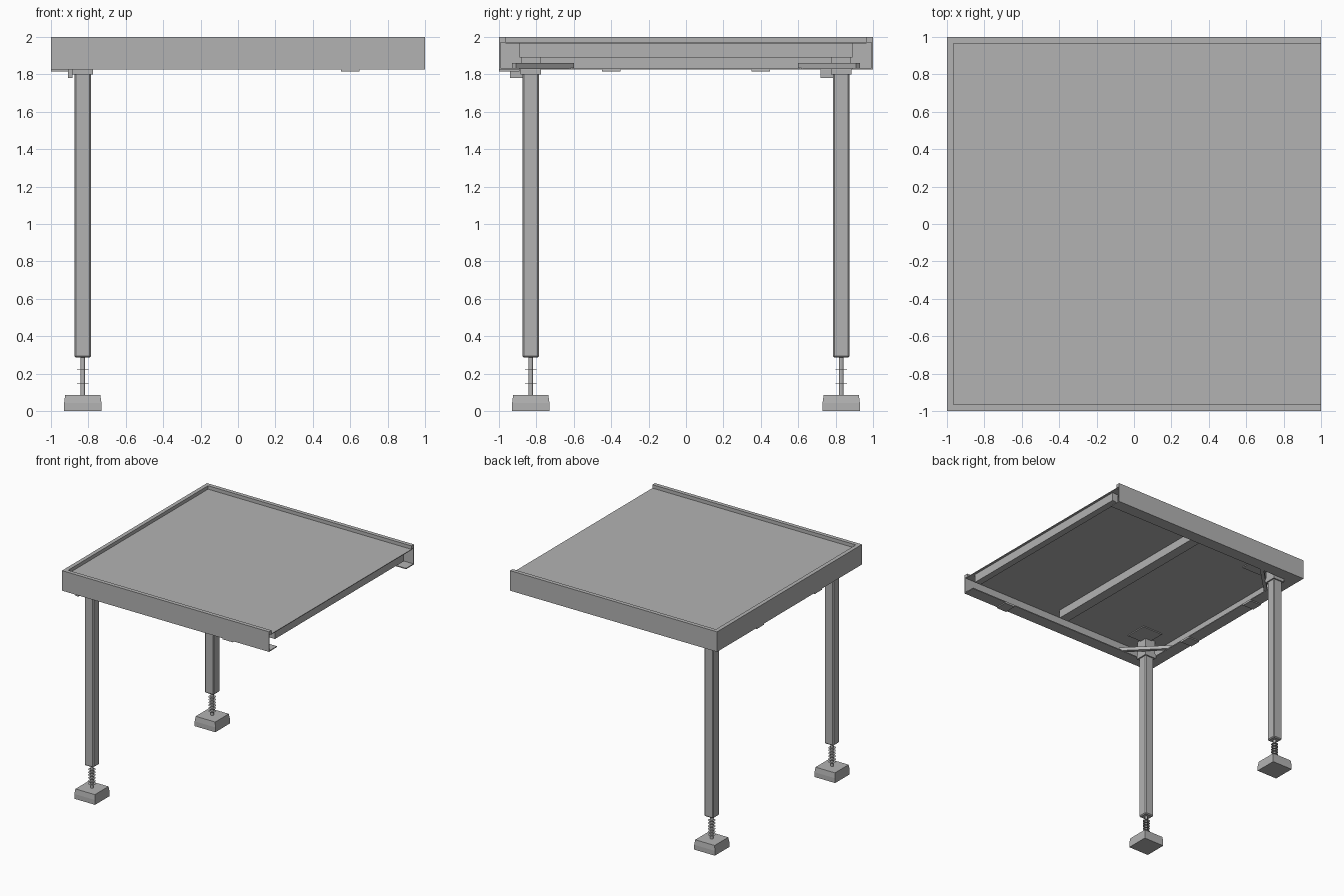
import bpy, math
from mathutils import Vector, Matrix

cube = bpy.data.objects.get("Cube")
if cube:
    bpy.data.objects.remove(cube, do_unlink=True)

grey = bpy.data.materials.new("light_grey")
grey.use_nodes = True
COLOUR = (0.45, 0.45, 0.45, 1)
grey.diffuse_color = COLOUR
grey.node_tree.nodes["Principled BSDF"].inputs["Base Color"].default_value = COLOUR


def make(name, verts, faces):
    mesh = bpy.data.meshes.new(name)
    mesh.from_pydata(verts, [], faces)
    mesh.materials.append(grey)
    obj = bpy.data.objects.new(name, mesh)
    bpy.context.collection.objects.link(obj)
    return obj


def prism(name, bottom, top):
    """Closed solid between two matching loops."""
    n = len(bottom)
    sides = [(i, (i + 1) % n, n + (i + 1) % n, n + i) for i in range(n)]
    caps = [tuple(reversed(range(n))), tuple(range(n, 2 * n))]
    return make(name, list(bottom) + list(top), sides + caps)


def rect(x0, x1, y0, y1, z):
    return [(x0, y0, z), (x1, y0, z), (x1, y1, z), (x0, y1, z)]


def box(name, x0, x1, y0, y1, z0, z1, bevel=0):
    obj = prism(name, rect(x0, x1, y0, y1, z0), rect(x0, x1, y0, y1, z1))
    if bevel:
        mod = obj.modifiers.new("Bevel", "BEVEL")
        mod.width, mod.segments = bevel, 1
    return obj


def centred(name, cx, cy, half, z0, z1, bevel=0):
    return box(name, cx - half, cx + half, cy - half, cy + half, z0, z1, bevel)


def disc(name, cx, cy, radius, z0, z1, sides):
    ring = [(cx + radius * math.cos(a), cy + radius * math.sin(a))
            for a in (2 * math.pi * i / sides for i in range(sides))]
    return prism(name, [(*p, z0) for p in ring], [(*p, z1) for p in ring])


# Edge channel section: distance inward from the outer face, height
TOP, RIM, BASE, LIP, FLANGE, WALL = 2.0, 1.97, 1.825, 0.035, 0.11, 0.008
section = [(0, BASE), (FLANGE, BASE), (FLANGE, BASE + WALL), (WALL, BASE + WALL),
           (WALL, RIM), (LIP, RIM), (LIP, TOP), (0, TOP)]

# Channels on three sides with mitred corners; the +x side stays open
stations = [lambda d: (1, -1 + d), lambda d: (-1 + d, -1 + d),
            lambda d: (-1 + d, 1 - d), lambda d: (1, 1 - d)]
for i, name in enumerate(("front_channel", "right_channel", "back_channel")):
    start, end = stations[i], stations[i + 1]
    prism(name, [(*end(d), z) for d, z in section], [(*start(d), z) for d, z in section])

# Deck and the joists carrying it
box("deck_panel", -1 + LIP, 1, -1 + LIP, 1 - LIP, RIM - 0.006, RIM)
for name, x0, x1 in (("middle_joist", -0.03, 0.06), ("open_end_joist", 0.92, 0.98)):
    box(name, x0, x1, -0.89, 0.89, 1.89, RIM - 0.006)

# Small connector tabs under the channels
for y in (-0.4, 0.4):
    box("right_tab", -1, -0.89, y - 0.05, y + 0.05, 1.815, 1.83)
box("front_tab", 0.55, 0.65, -1, -0.89, 1.815, 1.83)

# Legs
LX = -0.83
for label, side in (("front", -1), ("back", 1)):
    y = 0.83 * side
    centred(label + "_foot_pad", LX, y, 0.1, 0, 0.042)
    prism(label + "_foot_block",
          rect(LX - 0.1, LX + 0.1, y - 0.1, y + 0.1, 0.042),
          rect(LX - 0.094, LX + 0.094, y - 0.094, y + 0.094, 0.085))
    disc(label + "_adjuster_rod", LX, y, 0.012, 0.08, 0.3, 12)
    for i in range(6):
        z = 0.12 + i * 0.025
        disc(label + "_adjuster_thread", LX, y, 0.03, z, z + 0.001, 12)
    centred(label + "_leg", LX, y, 0.044, 0.285, 1.81, 0.008)
    centred(label + "_leg_collar", LX, y, 0.056, 1.80, 1.84)
    centred(label + "_leg_head", LX, y, 0.052, 1.83, 1.965)
    centred(label + "_mounting_plate", -0.74, 0.74 * side, 0.1, 1.955, 1.965)
    box(label + "_latch_block", -0.91, -0.885, y - 0.11, y - 0.045, 1.78, 1.825)
    # Diagonal corner strap
    turn = Matrix.Rotation(math.radians(-45 * side), 4, "Z")
    brace = centred(label + "_corner_strap", 0, 0, 0.5, 0, 1)
    brace.data.transform(Matrix.Translation(Vector((-0.765, 0.765 * side, 1.83)))
                         @ Matrix.Rotation(math.radians(45 * side), 4, "Z")
                         @ Matrix.Diagonal((0.44, 0.03, 0.03, 1)))
